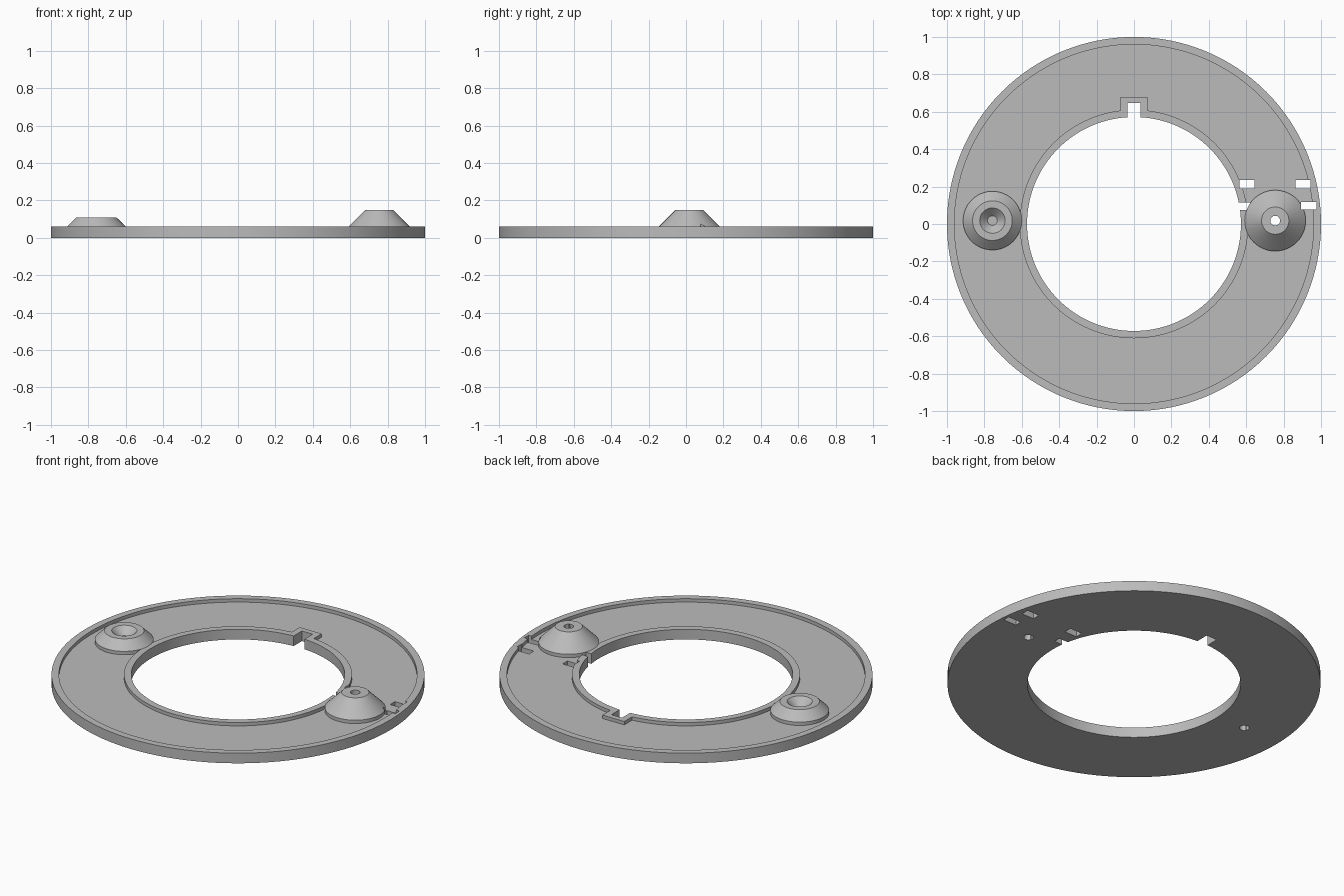
import bpy, bmesh, math
from mathutils import Matrix, Vector

if "Cube" in bpy.data.objects:
    bpy.data.objects.remove(bpy.data.objects["Cube"])

grey = bpy.data.materials.new("plain grey")
grey.diffuse_color = (0.5, 0.5, 0.5, 1)
grey.use_nodes = True
grey.node_tree.nodes["Principled BSDF"].inputs["Base Color"].default_value = grey.diffuse_color


def finish(name, bm):
    bmesh.ops.recalc_face_normals(bm, faces=bm.faces)
    me = bpy.data.meshes.new(name)
    bm.to_mesh(me)
    bm.free()
    me.materials.append(grey)
    ob = bpy.data.objects.new(name, me)
    bpy.context.collection.objects.link(ob)
    return ob


def lathe(name, profile, x=0, y=0, n=128):
    """Revolve a closed (radius, z) loop; radius 0 makes a pole."""
    bm = bmesh.new()
    rings = []
    for r, z in profile:
        if r == 0:
            rings.append([bm.verts.new((x, y, z))] * n)
        else:
            rings.append([bm.verts.new((x + r * math.cos(2 * math.pi * i / n),
                                        y + r * math.sin(2 * math.pi * i / n), z))
                          for i in range(n)])
    for k, a in enumerate(rings):
        b = rings[(k + 1) % len(rings)]
        for i in range(n):
            j = (i + 1) % n
            vs = list(dict.fromkeys([a[i], a[j], b[j], b[i]]))
            if len(vs) > 2:
                bm.faces.new(vs)
    return finish(name, bm)


def box(name, x0, x1, y0, y1, z0, z1):
    bm = bmesh.new()
    mid = Vector((x0 + x1, y0 + y1, z0 + z1)) / 2
    bmesh.ops.create_cube(bm, size=1, matrix=Matrix.Translation(mid)
                          @ Matrix.Diagonal((x1 - x0, y1 - y0, z1 - z0, 1)))
    return finish(name, bm)


def combine(target, tool, operation):
    mod = target.modifiers.new(operation.lower(), 'BOOLEAN')
    mod.operation = operation
    mod.solver = 'EXACT'
    mod.object = tool
    bpy.context.view_layer.objects.active = target
    bpy.ops.object.modifier_apply(modifier=mod.name)
    bpy.data.objects.remove(tool)


# Ring plate with raised outer and inner rims
plate = lathe("ring_plate", [(0.572, 0), (1, 0), (1, 0.06), (0.96, 0.06),
                             (0.96, 0.04), (0.611, 0.04), (0.611, 0.06), (0.572, 0.06)])

# Raised frame around the key notch
combine(plate, box("notch_frame", -0.072, 0.072, 0.59, 0.68, 0.02, 0.06), 'UNION')

# Key notch and the inner slot beside the tall boss
combine(plate, box("key_notch", -0.035, 0.035, 0.5, 0.648, -0.1, 0.2), 'DIFFERENCE')
combine(plate, box("inner_slot", 0.5, 0.62, 0.076, 0.115, -0.1, 0.2), 'DIFFERENCE')

# Conical bosses: low one on the left, tall one on the right
Y = 0.018
for name, x, r, top_r, top in (("low_boss", -0.757, 0.157, 0.106, 0.11),
                               ("tall_boss", 0.755, 0.163, 0.073, 0.15)):
    boss = lathe(name, [(0, 0.02), (r, 0.02), (r, 0.06), (top_r, top), (0, top)], x, Y, 64)
    combine(plate, boss, 'UNION')
    hole = lathe("screw_hole", [(0, -0.1), (0.026, -0.1), (0.026, 0.3), (0, 0.3)], x, Y, 32)
    combine(plate, hole, 'DIFFERENCE')

# Countersink in the low boss
combine(plate, lathe("countersink", [(0, 0.068), (0.026, 0.068), (0.068, 0.11),
                                     (0.068, 0.2), (0, 0.2)], -0.757, Y, 32), 'DIFFERENCE')

# Rectangular through slots
for x0, x1, y0, y1 in ((0.563, 0.643, 0.19, 0.235), (0.863, 0.943, 0.19, 0.235),
                       (0.892, 0.976, 0.077, 0.117)):
    combine(plate, box("slot", x0, x1, y0, y1, -0.1, 0.3), 'DIFFERENCE')

bpy.ops.object.select_all(action='DESELECT')
plate.select_set(True)
bpy.context.view_layer.objects.active = plate
bpy.ops.object.shade_smooth_by_angle(angle=math.radians(25))
